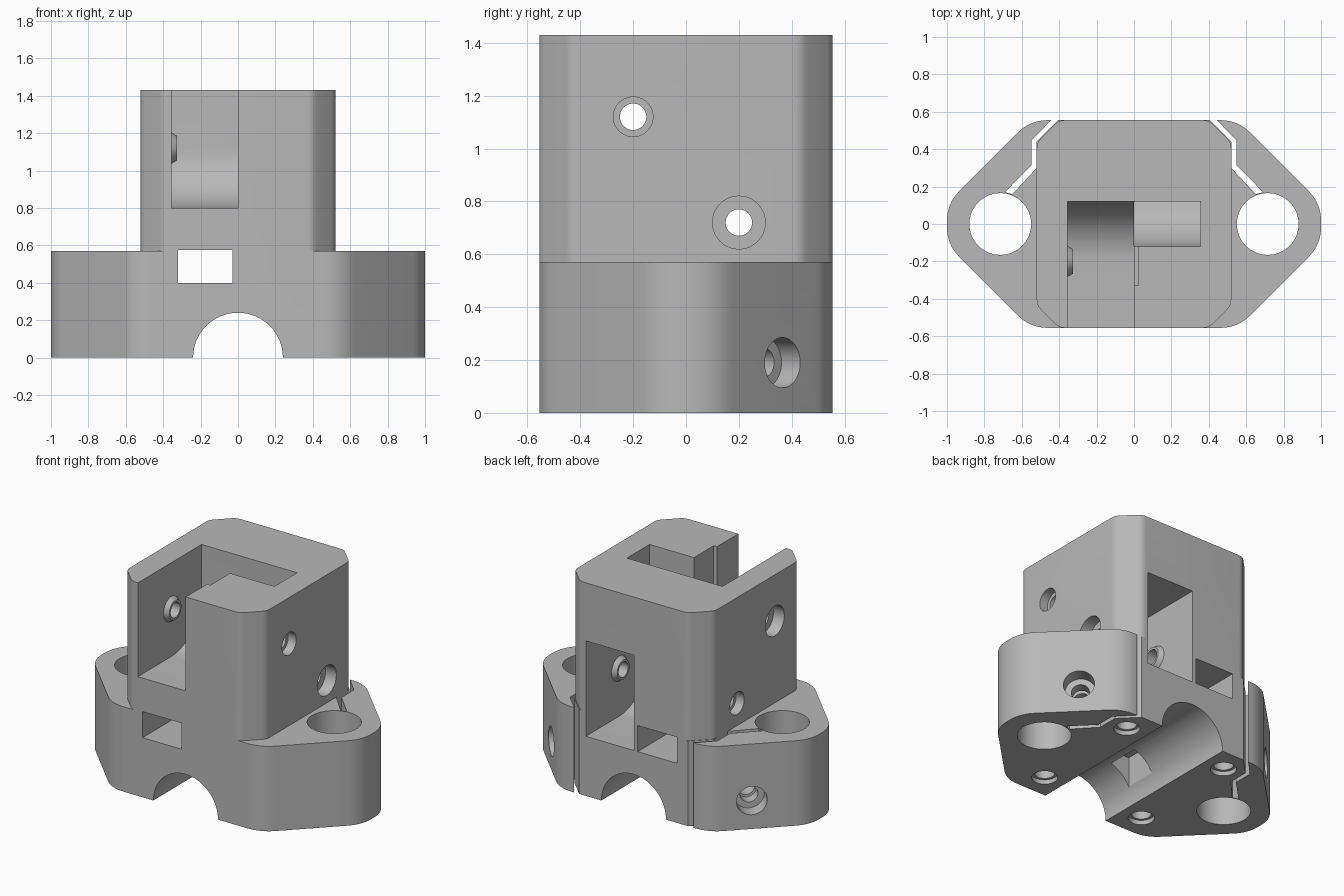
import bpy, bmesh, math
from mathutils import Vector, Matrix

old = bpy.data.objects.get("Cube")
if old:
    bpy.data.objects.remove(old)

grey = bpy.data.materials.new("light_grey_plastic")
grey.use_nodes = True
COLOUR = (0.48, 0.48, 0.48, 1)
grey.diffuse_color = COLOUR
grey.node_tree.nodes["Principled BSDF"].inputs["Base Color"].default_value = COLOUR


def make_object(name, bm):
    bmesh.ops.recalc_face_normals(bm, faces=bm.faces[:])
    mesh = bpy.data.meshes.new(name)
    bm.to_mesh(mesh)
    bm.free()
    mesh.materials.append(grey)
    obj = bpy.data.objects.new(name, mesh)
    bpy.context.collection.objects.link(obj)
    return obj


def prism(name, points, low, high, axis="Z"):
    """Extrude a 2D outline along an axis."""
    place = {"X": lambda p, h: (h, p[0], p[1]),
             "Y": lambda p, h: (p[0], h, p[1]),
             "Z": lambda p, h: (p[0], p[1], h)}[axis]
    bm = bmesh.new()
    face = bm.faces.new([bm.verts.new(place(p, low)) for p in points])
    moved = bmesh.ops.extrude_face_region(bm, geom=[face])["geom"]
    shift = Vector(place((0, 0), high - low))
    bmesh.ops.translate(bm, verts=[v for v in moved if isinstance(v, bmesh.types.BMVert)], vec=shift)
    return make_object(name, bm)


def box(name, low, high):
    return prism(name, [(low[0], low[1]), (high[0], low[1]), (high[0], high[1]), (low[0], high[1])],
                 low[2], high[2])


def rod(name, start, end, r1, r2=None, sides=40):
    """Cylinder or cone between two points."""
    a, b = Vector(start), Vector(end)
    turn = Vector((0, 0, 1)).rotation_difference(b - a).to_matrix().to_4x4()
    bm = bmesh.new()
    bmesh.ops.create_cone(bm, cap_ends=True, segments=sides, radius1=r1,
                          radius2=r1 if r2 is None else r2, depth=(b - a).length,
                          matrix=Matrix.Translation((a + b) / 2) @ turn)
    return make_object(name, bm)


def rounded(points, radius, steps=8):
    """Round every corner of a convex outline."""
    out = []
    for i, p in enumerate(points):
        p = Vector(p)
        u = (Vector(points[i - 1]) - p).normalized()
        v = (Vector(points[(i + 1) % len(points)]) - p).normalized()
        half = u.angle(v) / 2
        centre = p + (u + v).normalized() * radius / math.sin(half)
        start = p + u * radius / math.tan(half) - centre
        end = p + v * radius / math.tan(half) - centre
        sweep = start.angle_signed(end)
        out += [centre + Matrix.Rotation(-sweep * k / steps, 2) @ start for k in range(steps + 1)]
    return out


def octagon(x, y, cut):
    return [(x, -y + cut), (x, y - cut), (x - cut, y), (-x + cut, y),
            (-x, y - cut), (-x, -y + cut), (-x + cut, -y), (x - cut, -y)]


def arc(cy, cz, r, a0, a1, steps=16):
    angles = [math.radians(a0 + (a1 - a0) * k / steps) for k in range(steps + 1)]
    return [(cy + r * math.cos(a), cz + r * math.sin(a)) for a in angles]


def combine(target, tool, operation="DIFFERENCE"):
    mod = target.modifiers.new("combine", "BOOLEAN")
    mod.operation, mod.solver, mod.object = operation, "EXACT", tool
    bpy.context.view_layer.objects.active = target
    bpy.ops.object.modifier_apply(modifier=mod.name)
    bpy.data.objects.remove(tool)


TOP, LEDGE, DEEP = 1.43, 0.57, 0.555
WALL, ROLLER = 0.355, 0.32

# Wide clamp base, split from the tower at the back by thin slots
body = prism("carriage_body", rounded(octagon(1, DEEP, 0.445), 0.22), 0, LEDGE)
slot = [(0.34, 0.62), (0.52, 0.44), (0.52, 0.30), (0.65, 0.16),
        (0.69, 0.17), (0.548, 0.315), (0.548, 0.447), (0.38, 0.62)]
for s in (1, -1):
    combine(body, prism("clamp_slot", [(s * x, y) for x, y in slot], -0.1, 0.7))

# Tower
combine(body, prism("tower", rounded(octagon(0.52, DEEP, 0.12), 0.07, 5), 0, TOP), "UNION")

# Vertical rod bores, bottom screw holes and angled clamp screws
for s in (1, -1):
    combine(body, rod("rod_bore", (s * 0.715, 0, -0.1), (s * 0.715, 0, 0.7), 0.165, sides=64))
    for y in (0.39, -0.39):
        x = s * 0.385
        combine(body, rod("bottom_recess", (x, y, -0.02), (x, y, 0.03), 0.08))
        combine(body, rod("bottom_screw", (x, y, -0.1), (x, y, 0.33), 0.062))
    face, inward = Vector((s * 0.745, 0.365, 0.19)), Vector((-s, -1, 0)).normalized()
    combine(body, rod("clamp_head", face - inward * 0.2, face + inward * 0.1, 0.095))
    combine(body, rod("clamp_screw", face, face + inward * 0.42, 0.055))

# Horizontal channel underneath with a small pocket in its side
combine(body, rod("under_channel", (0, -1, 0), (0, 1, 0), 0.24, sides=64))
combine(body, box("channel_pocket", (-0.21, -0.3, 0.05), (-0.07, -0.08, 0.32)))

# Straight belt window through the tower
combine(body, box("belt_window", (-0.32, -1, 0.4), (-0.03, 1, 0.575)))

# Front roller bay, open to the front and top
front = [(-0.8, 0.8)] + arc(-0.2, 1.12, ROLLER, -90, 0) + [(0.12, 1.6), (-0.8, 1.6)]
combine(body, prism("front_bay", front, -WALL, 0, "X"))

# Back roller bay, open to the back, with a shaft to the top
back = [(0.8, 0.4)] + arc(0.2, 0.72, ROLLER, 270, 180) + [
    (-0.12, 1.6), (0.12, 1.6), (0.12, 1.04), (0.8, 1.04)]
combine(body, prism("back_bay", back, -0.001, WALL, "X"))
combine(body, box("washer_groove", (-0.01, -0.33, 1.04), (0.025, -0.1, 1.6)))

# Raised spacers on the bay walls
for x, d, y, z in ((-WALL, 1, -0.2, 1.12), (WALL, -1, 0.2, 0.72), (0, 1, 0.2, 0.72)):
    combine(body, rod("spacer", (x - d * 0.02, y, z), (x + d * 0.03, y, z), 0.095, 0.065), "UNION")

# Axle holes with a large head recess on one side and a small one on the other
for s, y, z in ((-1, -0.2, 1.12), (1, 0.2, 0.72)):
    combine(body, rod("axle_hole", (-1, y, z), (1, y, z), 0.05))
    combine(body, rod("head_recess", (s, y, z), (s * 0.44, y, z), 0.1))
    combine(body, rod("tip_recess", (-s, y, z), (-s * 0.46, y, z), 0.075))

# Smooth curved walls while keeping hard edges
bpy.ops.object.select_all(action="DESELECT")
body.select_set(True)
bpy.context.view_layer.objects.active = body
bpy.ops.object.shade_smooth_by_angle(angle=math.radians(25))
